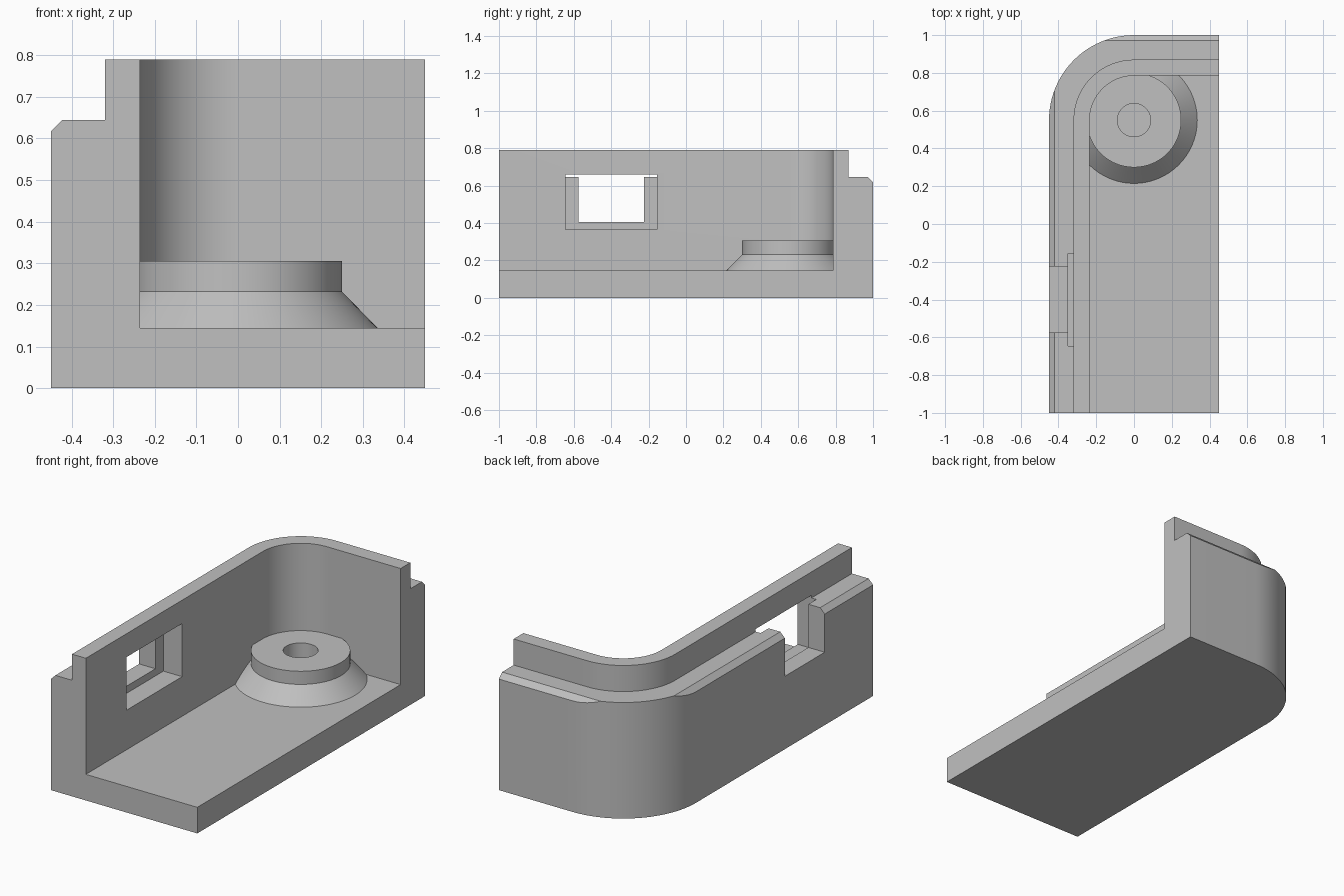
import bpy, bmesh
from math import sin, cos, pi, radians
from mathutils import Vector

cube = bpy.data.objects.get("Cube")
if cube:
    bpy.data.objects.remove(cube, do_unlink=True)

CORNER = Vector((0, 0.55, 0))      # shared centre of the rounded corner and boss
FLOOR, LEDGE, TOP = 0.145, 0.645, 0.79

grey = bpy.data.materials.new("grey plastic")
colour = (0.53, 0.53, 0.53, 1)
grey.diffuse_color = colour
grey.use_nodes = True
grey.node_tree.nodes["Principled BSDF"].inputs["Base Color"].default_value = colour


def prism(name, points, extrude):
    """Solid made by extruding a flat outline."""
    bm = bmesh.new()
    face = bm.faces.new([bm.verts.new(p) for p in points])
    grown = bmesh.ops.extrude_face_region(bm, geom=[face])["geom"]
    moved = [v for v in grown if isinstance(v, bmesh.types.BMVert)]
    bmesh.ops.translate(bm, verts=moved, vec=extrude)
    return finish(name, bm)


def finish(name, bm):
    bmesh.ops.recalc_face_normals(bm, faces=bm.faces)
    mesh = bpy.data.meshes.new(name)
    bm.to_mesh(mesh)
    bm.free()
    mesh.materials.append(grey)
    ob = bpy.data.objects.new(name, mesh)
    bpy.context.collection.objects.link(ob)
    return ob


def corner_block(name, r, z0, z1, over):
    """Block with one rounded corner, running past both open ends."""
    arc = [CORNER + Vector((-r * cos(a), r * sin(a), z0))
           for a in (i / 24 * pi / 2 for i in range(25))]
    ends = [(over, CORNER.y + r, z0), (over, -1 - over, z0), (-r, -1 - over, z0)]
    return prism(name, arc + ends, (0, 0, z1 - z0))


def box(name, x0, x1, y0, y1, z0, z1):
    return prism(name, [(x0, y0, z0), (x1, y0, z0), (x1, y1, z0), (x0, y1, z0)],
                 (0, 0, z1 - z0))


def lathe(name, profile, n=96):
    """Solid of revolution about the corner centre."""
    bm = bmesh.new()
    rings = [[bm.verts.new(CORNER + Vector((r * cos(2 * pi * i / n), r * sin(2 * pi * i / n), z)))
              for i in range(n)] for r, z in profile]
    for a, b in zip(rings, rings[1:]):
        for i in range(n):
            j = (i + 1) % n
            bm.faces.new((a[i], a[j], b[j], b[i]))
    bm.faces.new(rings[0])
    bm.faces.new(rings[-1])
    return finish(name, bm)


def combine(target, tool, operation):
    mod = target.modifiers.new(tool.name, "BOOLEAN")
    mod.operation, mod.object, mod.solver = operation, tool, "EXACT"
    bpy.ops.object.select_all(action="DESELECT")
    bpy.context.view_layer.objects.active = target
    target.select_set(True)
    bpy.ops.object.modifier_apply(modifier=mod.name)
    bpy.data.objects.remove(tool, do_unlink=True)


# Outer shell, raised inner lip and hollow
housing = corner_block("housing_corner", 0.45, 0, LEDGE, 0.6)
combine(housing, corner_block("lip", 0.32, 0.05, TOP, 0.7), "UNION")
combine(housing, corner_block("cavity", 0.235, FLOOR, 1, 0.9), "DIFFERENCE")

# Screw boss with flared foot and blind hole
combine(housing, lathe("boss", [(0.335, 0.1), (0.335, FLOOR), (0.25, 0.232), (0.25, 0.305)]), "UNION")
combine(housing, lathe("boss_hole", [(0.088, 0.08), (0.088, 0.5)]), "DIFFERENCE")

# Straight chamfers on the outer ledge edges
c = 0.028
wedge = [(-0.1, -0.1 - c), (0.1, 0.1 - c), (-0.1, 0.1 - c)]
combine(housing, prism("side_chamfer",
        [(-0.45 + u, -1.8, LEDGE + w) for u, w in wedge], (0, 3.2, 0)), "DIFFERENCE")
combine(housing, prism("back_chamfer",
        [(-0.8, 1 - u, LEDGE + w) for u, w in wedge], (2, 0, 0)), "DIFFERENCE")

# Socket opening: wide recess inside, narrow notch outside
combine(housing, box("recess", -0.35, -0.1, -0.645, -0.155, 0.365, 0.66), "DIFFERENCE")
combine(housing, box("notch", -0.6, -0.335, -0.575, -0.225, 0.405, 0.655), "DIFFERENCE")

# Trim both open ends flat
combine(housing, box("trim", -0.9, 0.45, -1, 1.5, -0.5, 1.5), "INTERSECT")

bpy.ops.object.select_all(action="DESELECT")
bpy.context.view_layer.objects.active = housing
housing.select_set(True)
bpy.ops.object.shade_smooth_by_angle(angle=radians(20))
